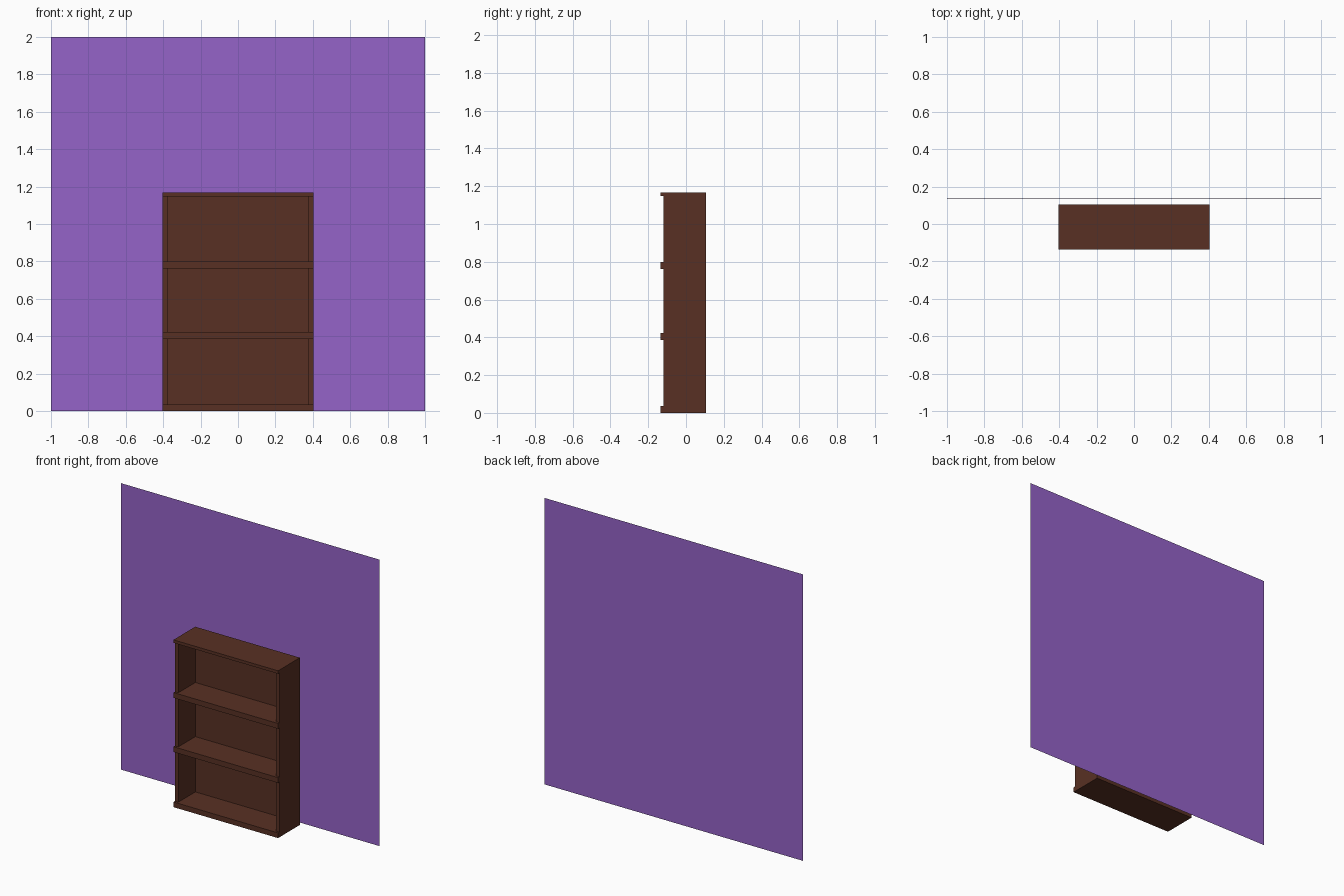
import bpy, bmesh

if "Cube" in bpy.data.objects:
    bpy.data.objects.remove(bpy.data.objects["Cube"])


def material(name, rgb):
    m = bpy.data.materials.new(name)
    m.diffuse_color = (*rgb, 1)
    m.use_nodes = True
    m.node_tree.nodes["Principled BSDF"].inputs["Base Color"].default_value = m.diffuse_color
    return m


wood = material("dark_wood", (0.098, 0.03, 0.017))
paint = material("purple_paint", (0.30, 0.125, 0.58))

W, T = 0.404, 0.027                    # half width, side thickness
FRONT, SIDE_FRONT, BACK = -0.135, -0.12, 0.105
PANEL = 0.068                          # front face of the back panel
HEIGHT = 1.168


def prism(name, outline, z0, z1, mat):
    """Extrude an x-y outline from z0 to z1."""
    bm = bmesh.new()
    face = bm.faces.new([bm.verts.new((x, y, z0)) for x, y in outline])
    top = bmesh.ops.extrude_face_region(bm, geom=[face])["geom"]
    bmesh.ops.translate(bm, vec=(0, 0, z1 - z0),
                        verts=[v for v in top if isinstance(v, bmesh.types.BMVert)])
    bmesh.ops.recalc_face_normals(bm, faces=bm.faces)
    me = bpy.data.meshes.new(name)
    bm.to_mesh(me)
    bm.free()
    me.materials.append(mat)
    ob = bpy.data.objects.new(name, me)
    bpy.context.collection.objects.link(ob)
    return ob


def rect(x0, x1, y0, y1):
    return [(x0, y0), (x1, y0), (x1, y1), (x0, y1)]


BASE, TOP = 0.036, 1.147

# Full-width base and top boards
prism("base_board", rect(-W, W, FRONT, BACK), 0, BASE, wood)
prism("top_board", rect(-W, W, FRONT, BACK), TOP, HEIGHT, wood)

# Side panels
for name, s in (("left_side", -1), ("right_side", 1)):
    xs = sorted((s * W, s * (W - T)))
    prism(name, rect(*xs, SIDE_FRONT, BACK), BASE, TOP, wood)

# Back panel between the sides
inner = W - T
prism("back_panel", rect(-inner, inner, PANEL, BACK), BASE, TOP, wood)

# Shelves: front lip overlaps the sides, body fits between them
lip = [(-W, FRONT), (W, FRONT), (W, SIDE_FRONT), (inner, SIDE_FRONT),
       (inner, PANEL), (-inner, PANEL), (-inner, SIDE_FRONT), (-W, SIDE_FRONT)]
for name, z in (("lower_shelf", 0.385), ("upper_shelf", 0.763)):
    prism(name, lip, z, z + 0.037, wood)

# Flat wall sheet behind the bookcase
bpy.ops.mesh.primitive_plane_add(size=2, location=(0, 0.135, 1), rotation=(1.5707963, 0, 0))
wall = bpy.context.object
wall.name = "wall"
wall.data.materials.append(paint)
